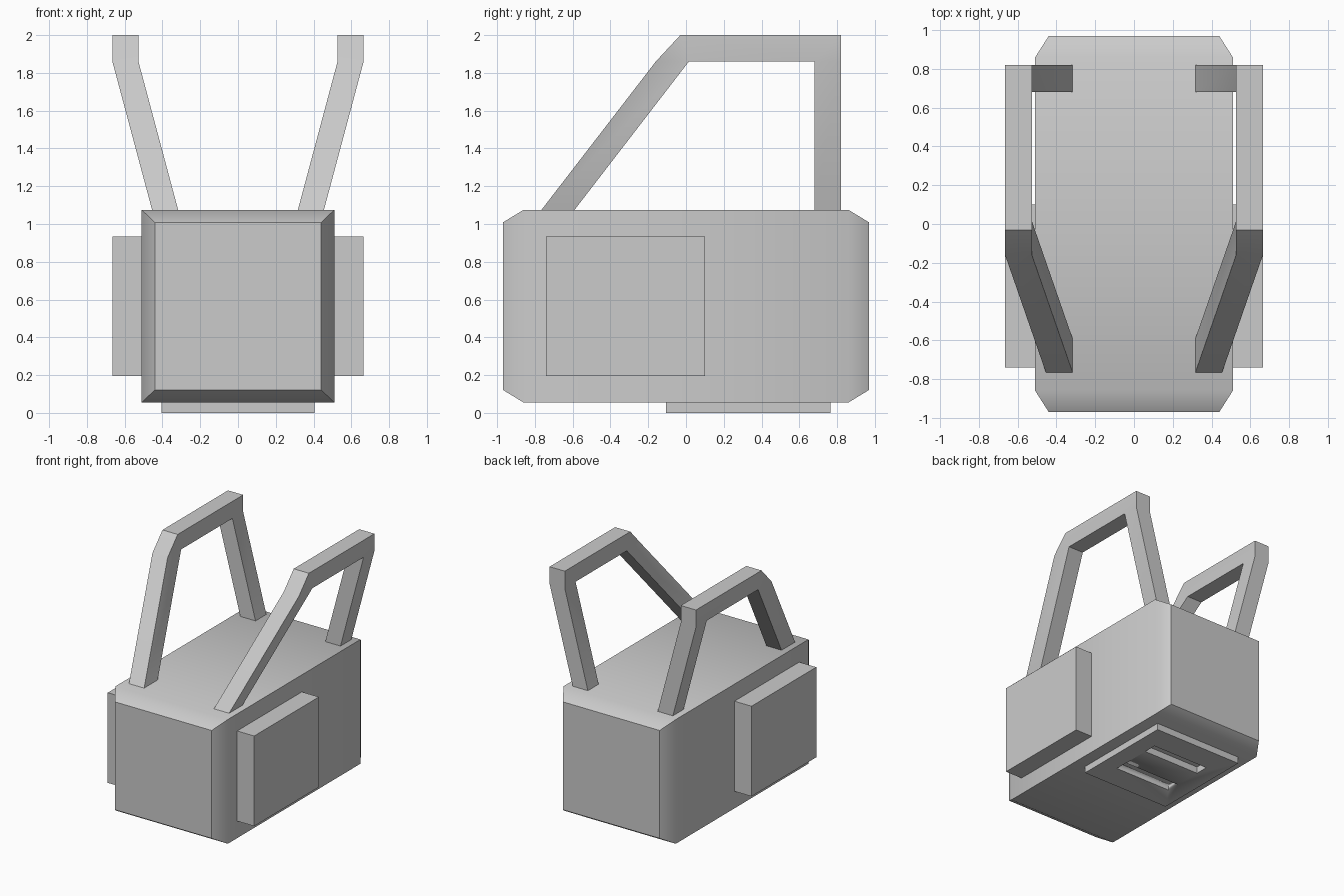
import bpy
import bmesh

cube = bpy.data.objects.get("Cube")
if cube:
    bpy.data.objects.remove(cube, do_unlink=True)

grey = bpy.data.materials.new("light_grey")
grey.use_nodes = True
colour = (0.6, 0.6, 0.6, 1)
grey.diffuse_color = colour
grey.node_tree.nodes["Principled BSDF"].inputs["Base Color"].default_value = colour


def finish(name, bm):
    """Turn a bmesh into a grey object, smooth only across shallow angles."""
    bmesh.ops.recalc_face_normals(bm, faces=bm.faces)
    mesh = bpy.data.meshes.new(name)
    bm.to_mesh(mesh)
    bm.free()
    mesh.materials.append(grey)
    obj = bpy.data.objects.new(name, mesh)
    bpy.context.collection.objects.link(obj)
    bpy.ops.object.select_all(action='DESELECT')
    obj.select_set(True)
    bpy.context.view_layer.objects.active = obj
    bpy.ops.object.shade_smooth_by_angle(angle=0.7)
    return obj


def box(name, x, y, z):
    bm = bmesh.new()
    bmesh.ops.create_cube(bm, size=1)
    for v in bm.verts:
        v.co = [lo + (c + 0.5) * (hi - lo) for c, (lo, hi) in zip(v.co, (x, y, z))]
    return finish(name, bm)


# Body: rectangular sections along y, tapering at both ends
bm = bmesh.new()
rings = []
for y, half_x, half_z in ((-0.97, 0.44, 0.443), (-0.86, 0.51, 0.51),
                          (0.86, 0.51, 0.51), (0.97, 0.44, 0.443)):
    rings.append([bm.verts.new((sx * half_x, y, 0.565 + sz * half_z))
                  for sx, sz in ((-1, -1), (1, -1), (1, 1), (-1, 1))])
for a, b in zip(rings, rings[1:]):
    for i in range(4):
        j = (i + 1) % 4
        bm.faces.new((a[i], a[j], b[j], b[i]))
bm.faces.new(rings[0])
bm.faces.new(rings[-1])
finish("body", bm)

# Base plate with two slots cut through it
plate = box("base_plate", (-0.405, 0.405), (-0.105, 0.765), (0, 0.056))
for y in (0.105, 0.445):
    cutter = box("slot_cutter", (-0.26, 0.26), (y, y + 0.11), (-0.1, 0.2))
    cutter.hide_render = True
    cutter.hide_set(True)
    cut = plate.modifiers.new("slot", 'BOOLEAN')
    cut.operation = 'DIFFERENCE'
    cut.solver = 'EXACT'
    cut.object = cutter
bpy.context.view_layer.objects.active = plate
plate.select_set(True)
for name in [m.name for m in plate.modifiers if m.type == 'BOOLEAN']:
    bpy.ops.object.modifier_apply(modifier=name)
for obj in [o for o in bpy.data.objects if o.name.startswith("slot_cutter")]:
    bpy.data.objects.remove(obj, do_unlink=True)

# Handle side profile (y, z), split into front leg, top bar and back leg
BASE, ELBOW, TOP = 1.075, 1.86, 2.0
profile = ((-0.765, BASE), (-0.16, ELBOW), (-0.03, TOP), (0.82, TOP), (0.82, ELBOW),
           (0.82, BASE), (0.68, BASE), (0.68, ELBOW), (0.015, ELBOW), (-0.59, BASE))
pieces = ((0, 1, 8, 9), (1, 2, 3, 4, 7, 8), (4, 5, 6, 7))

for side, label in ((1, "left"), (-1, "right")):
    # Side pocket
    box(label + "_pocket", sorted((side * 0.5, side * 0.665)), (-0.74, 0.1), (0.195, 0.935))
    # Handle: legs lean outward up to the elbow, the bar stays upright
    bm = bmesh.new()
    points = [bm.verts.new((0, y, z)) for y, z in profile]
    flat = [bm.faces.new([points[i] for i in piece]) for piece in pieces]
    extruded = bmesh.ops.extrude_face_region(bm, geom=flat, use_keep_orig=True)["geom"]
    for v in [g for g in extruded if isinstance(g, bmesh.types.BMVert)]:
        v.co.x = 0.138
    for v in bm.verts:
        lean = min(1, (v.co.z - BASE) / (ELBOW - BASE))
        v.co.x = side * (v.co.x + 0.317 + 0.21 * lean)
    finish(label + "_handle", bm)
